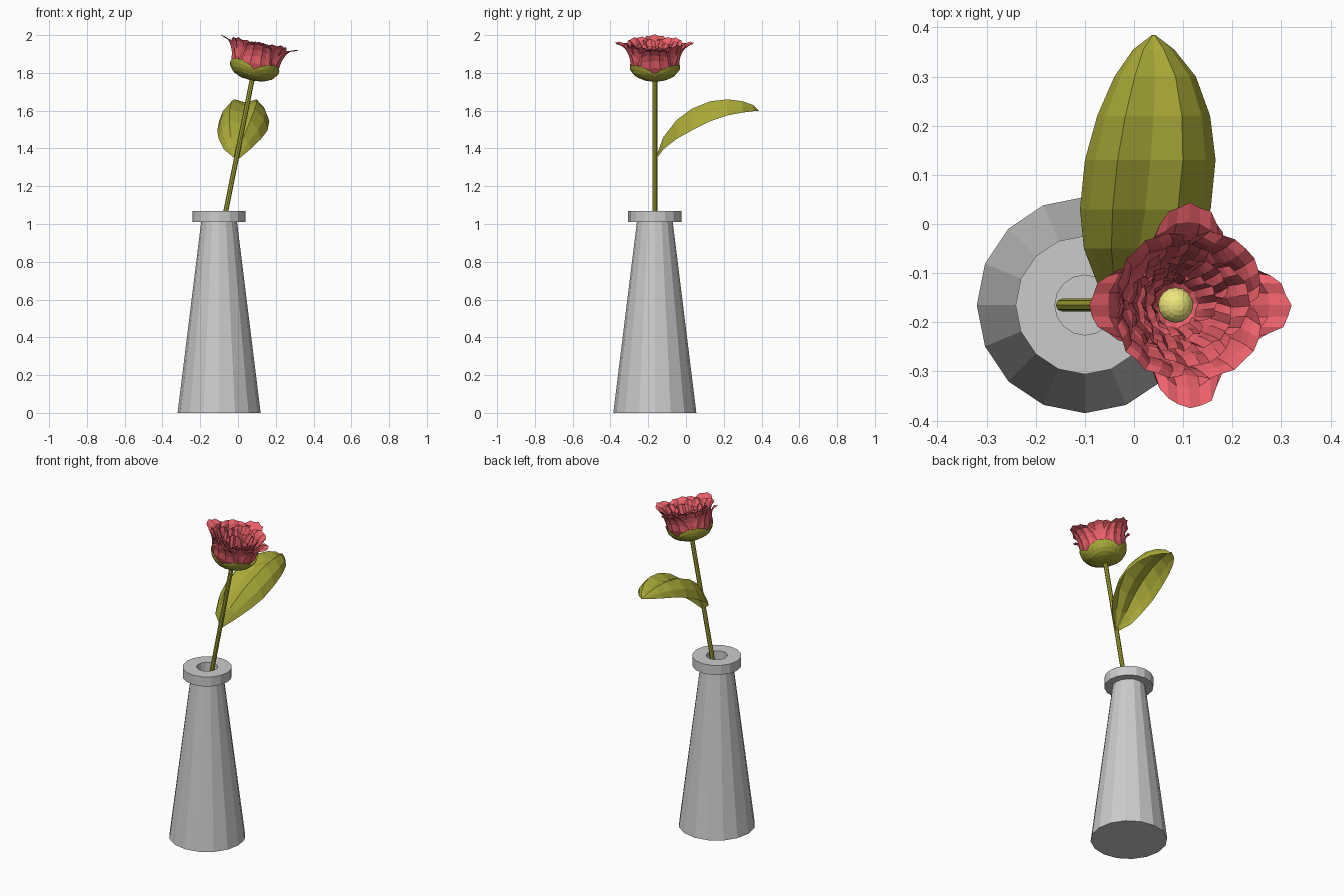
import bpy, bmesh, math, random
from mathutils import Vector, Matrix

if "Cube" in bpy.data.objects:
    bpy.data.objects.remove(bpy.data.objects["Cube"])

random.seed(4)
CX, CY = -0.10, -0.165


def material(name, rgb):
    m = bpy.data.materials.new(name)
    m.diffuse_color = (*rgb, 1)
    m.use_nodes = True
    m.node_tree.nodes["Principled BSDF"].inputs["Base Color"].default_value = m.diffuse_color
    return m


GREEN = material("leaf_green", (0.40, 0.40, 0.04))
RED = material("petal_red", (0.85, 0.12, 0.15))
YELLOW = material("pollen_yellow", (0.85, 0.80, 0.20))


def make(name, bm, mat=None):
    me = bpy.data.meshes.new(name)
    bm.to_mesh(me)
    bm.free()
    ob = bpy.data.objects.new(name, me)
    bpy.context.collection.objects.link(ob)
    if mat:
        me.materials.append(mat)
    return ob


def skin(bm, rows, closed=False):
    """Quads between successive rows of points."""
    vs = [[bm.verts.new(p) for p in row] for row in rows]
    for a, b in zip(vs, vs[1:]):
        n = len(a)
        for i in range(n if closed else n - 1):
            j = (i + 1) % n
            bm.faces.new((a[i], a[j], b[j], b[i]))
    return vs


# vase: lathed outer wall, rim and bore
def ring(r, z, n=16):
    return [(CX + r * math.cos(k * math.tau / n), CY + r * math.sin(k * math.tau / n), z) for k in range(n)]


bm = bmesh.new()
profile = [(0.22, 0), (0.095, 1.01), (0.141, 1.01), (0.141, 1.07),
           (0.061, 1.07), (0.061, 0.30)]
vs = skin(bm, [ring(r, z) for r, z in profile], True)
bm.faces.new(vs[0][::-1])
bm.faces.new(vs[-1])
make("vase", bm)

# flower frame: tilted 11 degrees toward +x
BASE = Vector((0.075, CY, 1.765))
TILT = Matrix.Translation(BASE) @ Matrix.Rotation(math.radians(11.3), 4, 'Y')

# stem
bm = bmesh.new()
bmesh.ops.create_cone(bm, cap_ends=True, segments=8, radius1=0.013, radius2=0.013, depth=1.14,
                      matrix=TILT @ Matrix.Translation((0, 0, -0.56)))
make("stem", bm, GREEN)


def sample(path, t):
    """Point on a polyline of (radius, height), t in 0..1."""
    f = min(max(t, 0), 0.9999) * (len(path) - 1)
    i = int(f)
    a, b = Vector(path[i]), Vector(path[i + 1])
    return a.lerp(b, f - i)


def whorl(name, mat, path, count, start, half, taper, droop, jag=0.0, nu=8, nv=7):
    """Ring of cupped petals that share one side profile."""
    bm = bmesh.new()
    for k in range(count):
        ang = math.radians(start) + k * math.tau / count
        rows = []
        for j in range(nv + 1):
            v = j / nv
            row = []
            for i in range(nu + 1):
                u = 2 * i / nu - 1
                t = v * (1 - droop * u * u)
                if jag:
                    t -= v ** 3 * jag * (i % 2 + 0.5 * random.random())
                r, h = sample(path, t)
                if jag:
                    r += 0.006 * v * (1 if i % 2 else -1)
                th = ang + u * math.radians(half) * (1 - taper * v * v)
                row.append(TILT @ Vector((r * math.cos(th), r * math.sin(th), h)))
            rows.append(row)
        skin(bm, rows)
    make(name, bm, mat)


# calyx
whorl("sepals", GREEN, [(0.008, -0.005), (0.06, 0), (0.105, 0.02), (0.132, 0.055), (0.138, 0.095)],
      4, 45, 52, 0.1, 0.25)

# petals, outer to inner
whorl("outer_petals", RED, [(0.02, 0.01), (0.10, 0.03), (0.128, 0.08), (0.134, 0.135), (0.158, 0.18), (0.218, 0.203)],
      4, 0, 52, 0.5, 0.16, 0.05)
whorl("second_petals", RED, [(0.02, 0.015), (0.09, 0.03), (0.118, 0.08), (0.126, 0.14), (0.14, 0.18), (0.168, 0.208)],
      4, 45, 52, 0.25, 0.12, 0.06)
whorl("third_petals", RED, [(0.02, 0.02), (0.075, 0.035), (0.096, 0.09), (0.104, 0.15), (0.13, 0.205)],
      4, 10, 54, 0.2, 0.12, 0.07)
whorl("fourth_petals", RED, [(0.02, 0.02), (0.06, 0.04), (0.074, 0.09), (0.082, 0.14), (0.10, 0.19)],
      4, 55, 54, 0.2, 0.12, 0.08)
whorl("inner_petals", RED, [(0.02, 0.025), (0.045, 0.04), (0.052, 0.08), (0.058, 0.12), (0.07, 0.16)],
      3, 20, 66, 0.2, 0.12, 0.08)

# flower centre
bm = bmesh.new()
bmesh.ops.create_uvsphere(bm, u_segments=16, v_segments=10, radius=0.036,
                          matrix=TILT @ Matrix.Translation((0, 0, 0.05)))
make("flower_centre", bm, YELLOW)

# leaf: stations of (y, centre x, half width, ridge z, edge z)
STATIONS = [(-0.16, -0.005, 0.004, 1.35, 1.34), (-0.12, -0.005, 0.07, 1.46, 1.395),
            (-0.05, 0.010, 0.112, 1.55, 1.45), (0.03, 0.023, 0.133, 1.61, 1.495),
            (0.13, 0.033, 0.133, 1.65, 1.545), (0.22, 0.040, 0.115, 1.66, 1.575),
            (0.30, 0.043, 0.083, 1.65, 1.59), (0.355, 0.040, 0.042, 1.63, 1.597),
            (0.385, 0.040, 0.003, 1.60, 1.598)]
SECTION = [(-1, 0), (-0.85, 0.5), (-0.5, 1), (0, 0.8), (0.5, 1), (0.85, 0.5), (1, 0)]
bm = bmesh.new()
skin(bm, [[(cx + u * hw, y, ze + s * (zr - ze)) for u, s in SECTION]
          for y, cx, hw, zr, ze in STATIONS])
make("leaf", bm, GREEN)
